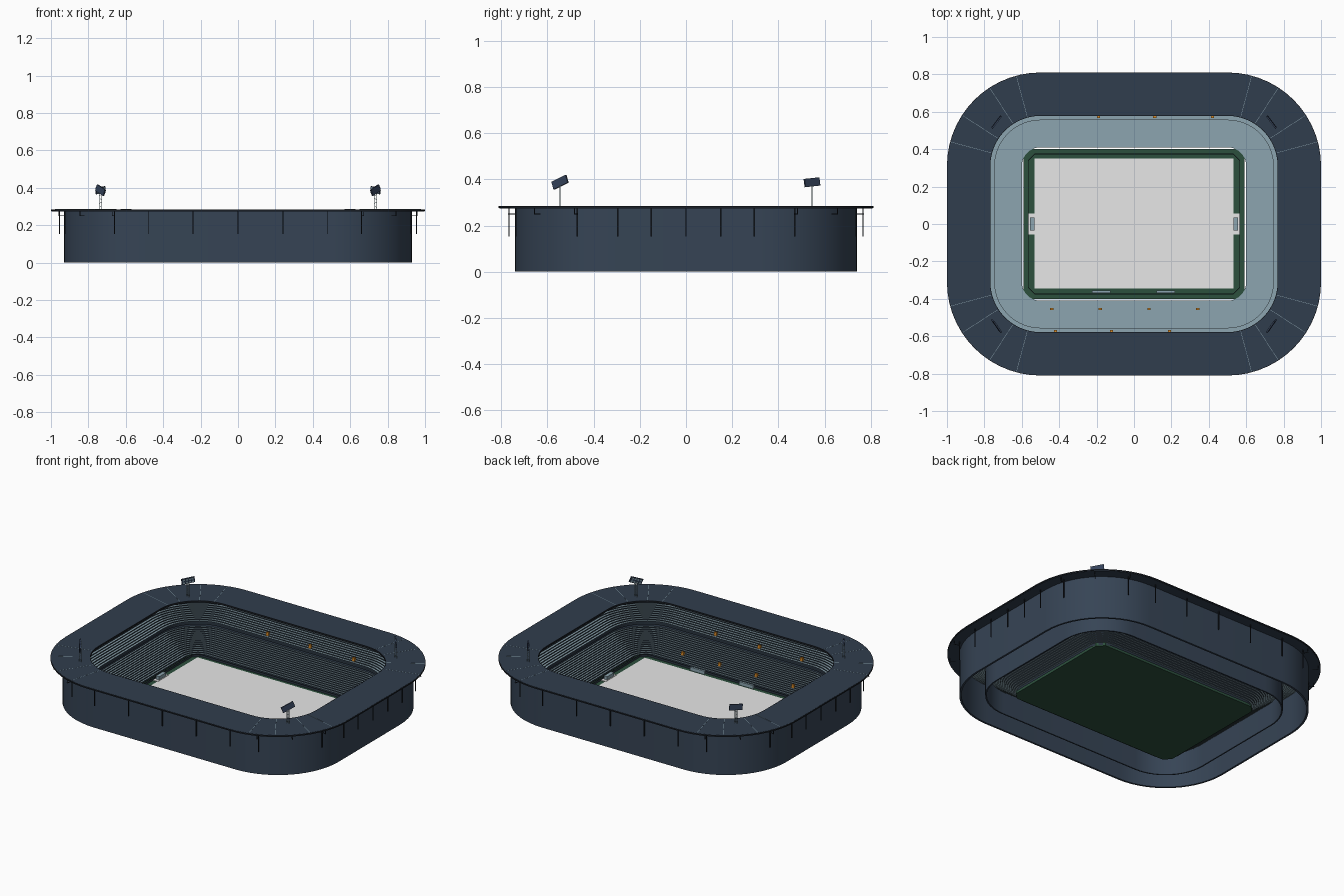
import bpy, bmesh, math
from mathutils import Matrix, Vector

if "Cube" in bpy.data.objects:
    bpy.data.objects.remove(bpy.data.objects["Cube"])

CX, CY = 0.5, 0.31          # centres of the rounded corners
SEG = 14                    # segments per corner


def mat(name, r, g, b):
    lin = lambda c: ((c / 255 + 0.055) / 1.055) ** 2.4 if c > 10 else c / 255 / 12.92
    m = bpy.data.materials.new(name)
    m.diffuse_color = (lin(r), lin(g), lin(b), 1)
    m.use_nodes = True
    m.node_tree.nodes["Principled BSDF"].inputs["Base Color"].default_value = m.diffuse_color
    return m


NAVY = mat("navy cladding", 54, 68, 85)
ROOF = mat("dark navy roof", 48, 61, 77)
DARK = mat("dark steel", 26, 31, 38)
SEAT = mat("seat grey blue", 140, 165, 176)
RISER = mat("dark riser", 40, 51, 62)
GREEN = mat("dark turf", 44, 80, 61)
FIELD = mat("pale field", 232, 232, 232)
ORANGE = mat("steward orange", 220, 140, 40)
PANEL = mat("lamp panel blue", 52, 66, 90)


def finish(bm, name, mats, smooth=False):
    bmesh.ops.recalc_face_normals(bm, faces=bm.faces)
    me = bpy.data.meshes.new(name)
    bm.to_mesh(me)
    bm.free()
    for m in mats:
        me.materials.append(m)
    ob = bpy.data.objects.new(name, me)
    bpy.context.collection.objects.link(ob)
    if smooth:
        bpy.context.view_layer.objects.active = ob
        ob.select_set(True)
        bpy.ops.object.shade_smooth_by_angle(angle=math.radians(30))
        ob.select_set(False)
    return ob


def outline(r):
    """Rounded rectangle at distance r from the corner centres."""
    pts = []
    for q, (sx, sy) in enumerate([(1, 1), (-1, 1), (-1, -1), (1, -1)]):
        for i in range(SEG + 1):
            a = math.pi / 2 * (q + i / SEG)
            pts.append((sx * CX + r * math.cos(a), sy * CY + r * math.sin(a)))
    return pts


def octagon(hx, hy, c):
    return [(hx, hy - c), (hx - c, hy), (c - hx, hy), (-hx, hy - c),
            (-hx, c - hy), (c - hx, -hy), (hx - c, -hy), (hx, c - hy)]


def loft(name, rings, mats, closed=True, smooth=False, rule=None):
    """Skin a list of (outline points, z) rings around the bowl."""
    bm = bmesh.new()
    vs = [[bm.verts.new((x, y, z)) for x, y in pts] for pts, z in rings]
    n = len(vs[0])
    for k in range(len(vs) if closed else len(vs) - 1):
        a, b = vs[k], vs[(k + 1) % len(vs)]
        for i in range(n):
            f = bm.faces.new((a[i], a[(i + 1) % n], b[(i + 1) % n], b[i]))
            if rule:
                f.material_index = rule(k)
    return finish(bm, name, mats, smooth)


def band(name, r0, r1, z0, z1, m):
    rings = [(outline(r), z) for r, z in ((r0, z0), (r1, z0), (r1, z1), (r0, z1))]
    return loft(name, rings, [m], smooth=True)


def boxes(name, items, m):
    """items: (centre, size, rotation matrix or None)"""
    bm = bmesh.new()
    for c, s, rot in items:
        M = Matrix.Translation(c) @ (rot or Matrix()) @ Matrix.Diagonal((*s, 1))
        bmesh.ops.create_cube(bm, size=1, matrix=M)
    return finish(bm, name, [m])


def tier(name, r0, r1, z0, z1, rows, base):
    """Stepped seating: risers dark, treads in seat colour."""
    prof = [(r0, base)]
    for i in range(rows):
        z = z0 + (z1 - z0) * i / (rows - 1)
        prof += [(r0 + (r1 - r0) * i / rows, z), (r0 + (r1 - r0) * (i + 1) / rows, z)]
    loft(name, [(outline(r), z) for r, z in prof], [RISER, SEAT],
         closed=False, rule=lambda k: k % 2)


# outer shell, inner supporting wall and seating tiers
band("outer_wall", 0.418, 0.43, 0, 0.275, NAVY)
band("inner_wall", 0.272, 0.28, 0, 0.16, NAVY)
tier("lower_tier", 0.10, 0.255, 0.025, 0.13, 15, 0.008)
tier("upper_tier", 0.245, 0.42, 0.168, 0.25, 13, 0.145)

# flat roof ring with dark edges
band("roof", 0.271, 0.497, 0.274, 0.285, ROOF)
band("roof_inner_edge", 0.268, 0.271, 0.274, 0.2852, DARK)
band("roof_outer_edge", 0.497, 0.50, 0.276, 0.284, DARK)

# struts around the wall, hanging from the roof
RS = 0.455
spots = [(x, s * (CY + RS)) for x in (-0.48, -0.24, 0, 0.24, 0.48) for s in (-1, 1)]
spots += [(s * (CX + RS), y) for y in (-0.295, -0.15, 0, 0.15, 0.295) for s in (-1, 1)]
corners = [(sx, sy) for sx in (-1, 1) for sy in (-1, 1)]


def polar(sx, sy, deg, r):
    a = math.radians(deg)
    return sx * (CX + r * math.cos(a)), sy * (CY + r * math.sin(a))


def radial(sx, sy, deg):
    a = math.radians(deg)
    return Matrix.Rotation(math.atan2(sy * math.sin(a), sx * math.cos(a)), 4, 'Z')


spots += [polar(sx, sy, d, RS) for sx, sy in corners for d in (20.6, 69.4)]
boxes("roof_struts", [((x, y, 0.215), (0.005, 0.005, 0.125), None) for x, y in spots], DARK)

# hanging frames near the corners
frames = []
for sx, sy in corners:
    for d in (20.6, 45, 69.4):
        rot = radial(sx, sy, d)
        frames.append(((*polar(sx, sy, d, 0.472), 0.25), (0.036, 0.003, 0.003), rot))
        frames.append(((*polar(sx, sy, d, 0.488), 0.263), (0.003, 0.003, 0.026), rot))
boxes("roof_brackets", frames, DARK)

# thin radial seams on the roof corners
boxes("roof_seams", [((*polar(sx, sy, d, 0.384), 0.285), (0.22, 0.002, 0.0008), radial(sx, sy, d))
                     for sx, sy in corners for d in (15, 33, 57, 75)], SEAT)

# floodlight masts with panels turned towards the pitch
masts, panels, lamps = [], [], []
for sx, sy in corners:
    x, y = sx * 0.735, sy * 0.545
    for dx in (-0.007, 0.007):
        masts.append(((x + dx, y, 0.327), (0.003, 0.003, 0.09), None))
    for k in range(4):
        masts.append(((x, y, 0.30 + 0.02 * k), (0.018, 0.002, 0.002),
                      Matrix.Rotation(0.6 * (-1) ** k, 4, 'Y')))
    roll = -sx * math.radians(22 if sy < 0 else 5)
    rot = (Matrix.Rotation(math.atan2(-y, -x), 4, 'Z')
           @ Matrix.Rotation(math.radians(5), 4, 'Y') @ Matrix.Rotation(roll, 4, 'X'))
    c = Vector((x, y, 0.387))
    panels.append((c, (0.008, 0.08, 0.036), rot))
    for j in range(4):
        for k in (-1, 1):
            off = rot @ Vector((0.004, (j - 1.5) * 0.018, k * 0.009))
            lamps.append((c + off, (0.003, 0.012, 0.010), rot))
boxes("floodlight_masts", masts, SEAT)
boxes("floodlight_panels", panels, PANEL)
boxes("floodlight_lamps", lamps, SEAT)

# pitch slab with cut corners
bm = bmesh.new()
base = bm.faces.new([bm.verts.new((x, y, 0.002)) for x, y in octagon(0.59, 0.40, 0.04)])
top = bmesh.ops.extrude_face_region(bm, geom=[base])
bmesh.ops.translate(bm, vec=(0, 0, 0.02),
                    verts=[v for v in top["geom"] if isinstance(v, bmesh.types.BMVert)])
finish(bm, "pitch_slab", [GREEN])
boxes("playing_field", [((0, 0.003, 0.022), (1.065, 0.695, 0.004), None)], FIELD)

# low boards round the pitch
o, i = octagon(0.567, 0.376, 0.035), octagon(0.563, 0.372, 0.034)
loft("perimeter_boards", [(o, 0.02), (o, 0.036), (i, 0.036), (i, 0.02)], [RISER])

# goals, dugouts and stewards
boxes("goal_surrounds", [((s * 0.546, 0, 0.023), (0.034, 0.11, 0.006), None) for s in (-1, 1)], FIELD)
boxes("goals", [((s * 0.545, 0, 0.036), (0.024, 0.07, 0.022), None) for s in (-1, 1)], SEAT)
boxes("dugouts", [((x, -0.363, 0.032), (0.10, 0.014, 0.022), None) for x in (-0.175, 0.17)], SEAT)
people = [(x, -0.455, 0.06) for x in (-0.44, -0.18, 0.08, 0.34)]
people += [(x, -0.572, 0.182) for x in (-0.42, -0.12, 0.19)]
people += [(x, 0.572, 0.182) for x in (-0.19, 0.11, 0.42)]
boxes("stewards", [(p, (0.018, 0.012, 0.022), None) for p in people], ORANGE)
